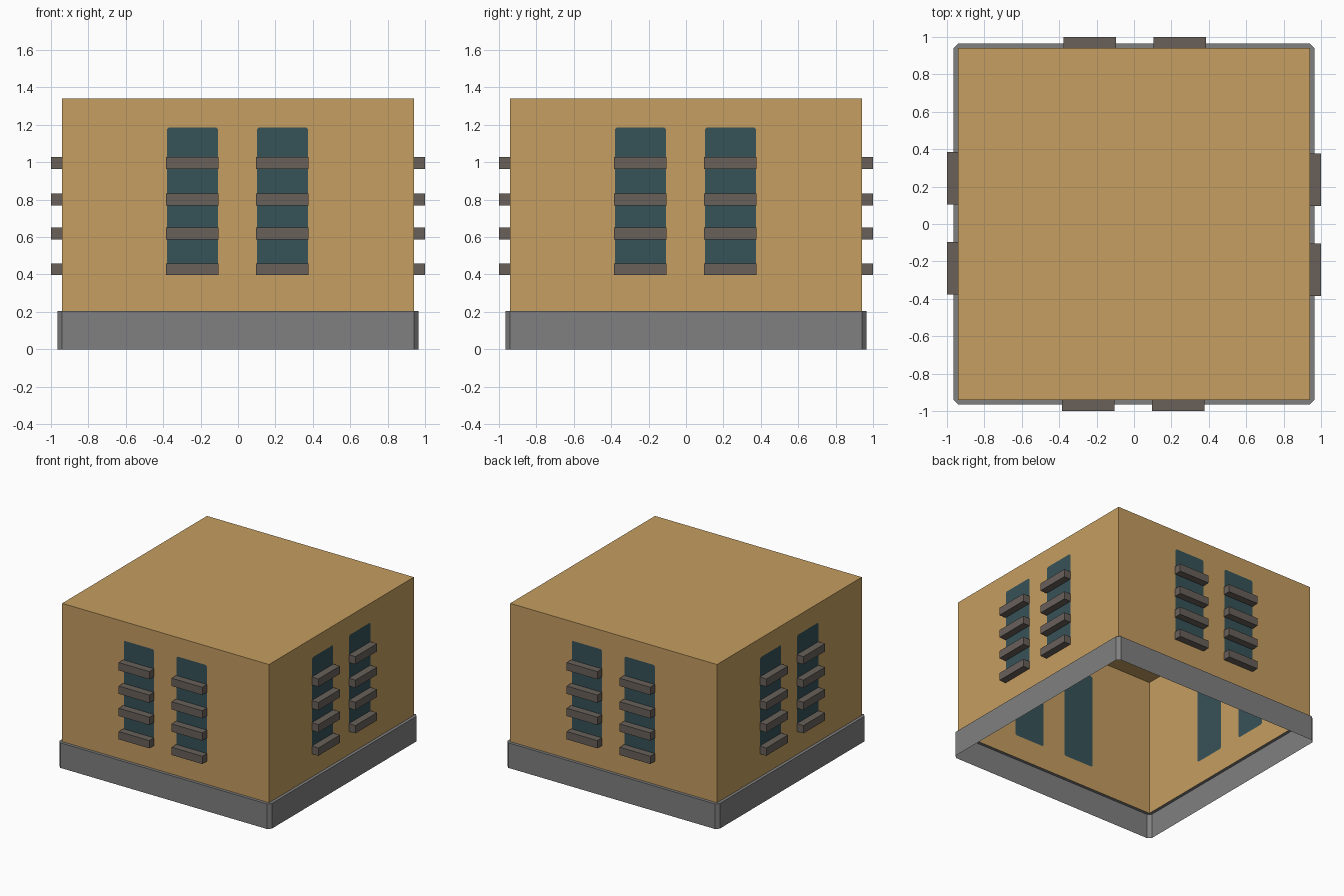
import bpy
import bmesh
from math import radians
from mathutils import Matrix, Vector

cube = bpy.data.objects.get("Cube")
if cube:
    bpy.data.objects.remove(cube, do_unlink=True)

WALL = 0.94        # half width of the walls
BASE = 0.965       # half width of the plinth
BASE_TOP = 0.206
ROOF = 1.342
COLUMNS = (-0.243, 0.238)    # window centres
BAR_HEIGHTS = (0.428, 0.62, 0.802, 0.995)


def material(name, rgb):
    m = bpy.data.materials.new(name)
    m.use_nodes = True
    colour = (*rgb, 1)
    m.diffuse_color = colour
    m.node_tree.nodes["Principled BSDF"].inputs["Base Color"].default_value = colour
    return m


tan = material("tan_wall", (0.558, 0.342, 0.119))
grey = material("grey_concrete", (0.216, 0.216, 0.216))
teal = material("dark_teal_glass", (0.037, 0.084, 0.098))
brown = material("brown_grey_bar", (0.138, 0.117, 0.102))


def loop(bm, points):
    """Closed loop of edges through the points."""
    verts = [bm.verts.new(p) for p in points]
    edges = [bm.edges.new((v, verts[i - 1])) for i, v in enumerate(verts)]
    return verts, edges


def face(bm, points):
    return bm.faces.new([bm.verts.new(p) for p in points])


def four_sides(bm):
    """Repeat the front side around the vertical axis."""
    source = bm.verts[:] + bm.edges[:] + bm.faces[:]
    for turn in (90, 180, 270):
        copy = bmesh.ops.duplicate(bm, geom=source)["geom"]
        verts = [g for g in copy if isinstance(g, bmesh.types.BMVert)]
        bmesh.ops.rotate(bm, verts=verts, cent=(0, 0, 0),
                         matrix=Matrix.Rotation(radians(turn), 3, "Z"))


def finish(name, bm, *mats):
    bmesh.ops.remove_doubles(bm, verts=bm.verts[:], dist=0.0005)
    mesh = bpy.data.meshes.new(name)
    bm.to_mesh(mesh)
    bm.free()
    for m in mats:
        mesh.materials.append(m)
    obj = bpy.data.objects.new(name, mesh)
    bpy.context.collection.objects.link(obj)
    return obj


# Walls: thin shell, open below, with chamfered panes set flush in each side
bm = bmesh.new()
_, edges = loop(bm, [(x, -WALL, z) for x, z in
                     ((-WALL, BASE_TOP), (WALL, BASE_TOP), (WALL, ROOF), (-WALL, ROOF))])
panes = []
half, low, high, c = 0.137, 0.4, 1.185, 0.01
for cx in COLUMNS:
    outline = [(-half + c, low), (half - c, low), (half, low + c), (half, high - c),
               (half - c, high), (-half + c, high), (-half, high - c), (-half, low + c)]
    verts, pane_edges = loop(bm, [(cx + x, -WALL, z) for x, z in outline])
    panes.append(verts)
    edges += pane_edges
bmesh.ops.triangle_fill(bm, edges=edges, use_beauty=True, normal=(0, -1, 0))
# Keep only wall faces outside the panes, then fill each pane with one face
inside = [f for f in bm.faces
          if any(abs(f.calc_center_median().x - cx) < half
                 and all(abs(v.co.x - cx) < half + 0.001 and low - 0.001 < v.co.z < high + 0.001
                         for v in f.verts) for cx in COLUMNS)]
bmesh.ops.delete(bm, geom=inside, context="FACES_ONLY")
for verts in panes:
    bm.faces.new(verts).material_index = 1
bm.normal_update()
for f in bm.faces:
    if f.normal.y > 0:
        f.normal_flip()
four_sides(bm)
# Flat roof
face(bm, [(-WALL, -WALL, ROOF), (WALL, -WALL, ROOF), (WALL, WALL, ROOF), (-WALL, WALL, ROOF)])
finish("walls", bm, tan, teal)

# Plinth: thin skirt with clipped corners and a narrow top ledge
bm = bmesh.new()
T = BASE_TOP
face(bm, [(-WALL, -BASE, 0), (WALL, -BASE, 0), (WALL, -BASE, T), (-WALL, -BASE, T)])
face(bm, [(WALL, -BASE, 0), (BASE, -WALL, 0), (BASE, -WALL, T), (WALL, -BASE, T)])
face(bm, [(-WALL, -BASE, T), (WALL, -BASE, T), (WALL, -WALL, T), (-WALL, -WALL, T)])
face(bm, [(WALL, -BASE, T), (BASE, -WALL, T), (WALL, -WALL, T)])
four_sides(bm)
finish("plinth", bm, grey)

# Bars projecting across the windows, open where they meet the wall
bm = bmesh.new()
for cx in COLUMNS:
    for z in BAR_HEIGHTS:
        place = Matrix.Translation((cx - 0.002, -(1 + WALL) / 2, z))
        size = Matrix.Diagonal(Vector((0.28, 1 - WALL, 0.064, 1)))
        bmesh.ops.create_cube(bm, size=1, matrix=place @ size)
bm.normal_update()
backs = [f for f in bm.faces if f.normal.y > 0.5]
bmesh.ops.delete(bm, geom=backs, context="FACES_ONLY")
four_sides(bm)
finish("window_bars", bm, brown)
